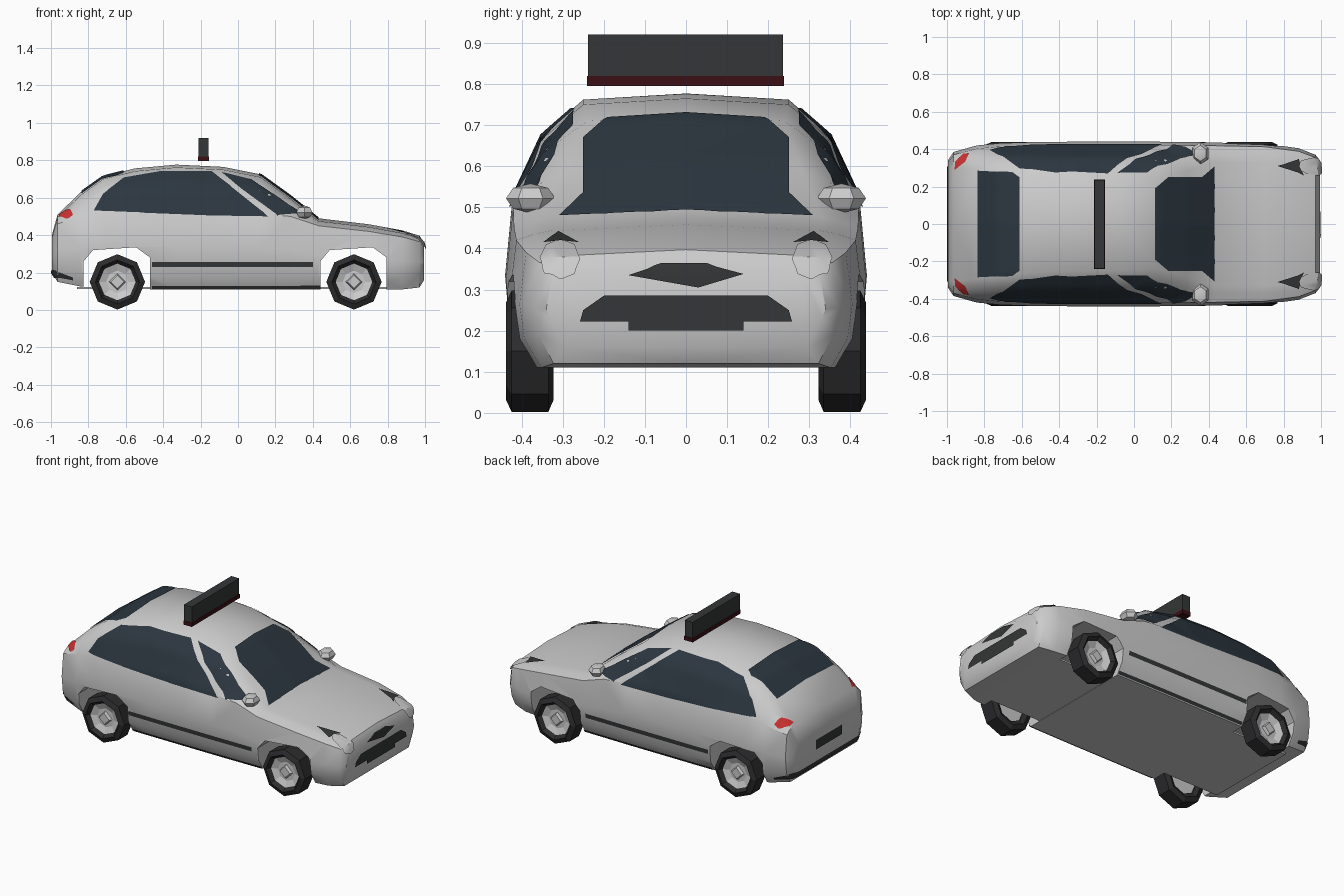
import bpy, bmesh, math
from mathutils import Vector
from mathutils.bvhtree import BVHTree

if "Cube" in bpy.data.objects:
    bpy.data.objects.remove(bpy.data.objects["Cube"])


def material(name, rgb):
    m = bpy.data.materials.new(name)
    m.diffuse_color = (*rgb, 1)
    m.use_nodes = True
    m.node_tree.nodes["Principled BSDF"].inputs["Base Color"].default_value = m.diffuse_color
    return m


GLASS = material("glass", (0.025, 0.037, 0.05))
DARK = material("dark_trim", (0.035, 0.037, 0.038))
RUBBER = material("rubber", (0.025, 0.025, 0.027))
RED = material("red_lamp", (0.6, 0.03, 0.03))
MAROON = material("maroon", (0.045, 0.005, 0.008))


def finish(name, bm, mat=None, smooth=None):
    me = bpy.data.meshes.new(name)
    bm.to_mesh(me)
    ob = bpy.data.objects.new(name, me)
    bpy.context.collection.objects.link(ob)
    if mat:
        me.materials.append(mat)
    if smooth:
        shade(ob, smooth)
    return ob


def shade(ob, degrees):
    bpy.ops.object.select_all(action='DESELECT')
    bpy.context.view_layer.objects.active = ob
    ob.select_set(True)
    bpy.ops.object.shade_smooth_by_angle(angle=math.radians(degrees))


def box(name, lo, hi, mat=None):
    bm = bmesh.new()
    bmesh.ops.create_cube(bm, size=1)
    for v in bm.verts:
        v.co = [(a + b) / 2 + c * (b - a) for a, b, c in zip(lo, hi, v.co)]
    return finish(name, bm, mat)


def section(x, w, zb, belt, zt, r):
    """Closed cross-section of the body at station x."""
    k = (zt - belt) / 0.25
    edge = Vector((r, zt - 0.015))
    mid = Vector((0.96 * w, belt)).lerp(edge, 0.6) + Vector((0.03, 0.01)) * k
    half = [(0.87 * w, zb), (0.97 * w, zb + 0.07), (w, zb + 0.55 * (belt - zb)),
            (0.96 * w, belt), tuple(mid), tuple(edge)]
    ring = [(0, zb)] + half + [(0, zt)] + [(-y, z) for y, z in reversed(half)]
    return [(x, y, z) for y, z in ring]


# Body shell: x, half width, bottom, belt line, top, roof half width
STATIONS = [
    (-0.995, .34, .20, .36, .40, .30), (-0.965, .385, .15, .46, .51, .31),
    (-0.84, .42, .125, .50, .63, .29), (-0.72, .432, .115, .51, .715, .28),
    (-0.55, .438, .11, .52, .757, .26), (-0.33, .44, .11, .52, .777, .25),
    (-0.08, .44, .11, .52, .765, .25), (0.12, .44, .11, .515, .725, .24),
    (0.28, .438, .11, .50, .61, .28), (0.43, .436, .11, .45, .49, .33),
    (0.70, .43, .11, .42, .458, .33), (0.88, .405, .11, .39, .425, .32),
    (0.97, .37, .12, .365, .397, .30), (0.995, .34, .16, .33, .36, .28)]
bm = bmesh.new()
rings = [[bm.verts.new(p) for p in section(*s)] for s in STATIONS]
n = len(rings[0])
for a, b in zip(rings, rings[1:]):
    for i in range(n):
        bm.faces.new((a[i], a[(i + 1) % n], b[(i + 1) % n], b[i]))
bm.faces.new(rings[0])
bm.faces.new(rings[-1])
bmesh.ops.recalc_face_normals(bm, faces=bm.faces)
bmesh.ops.triangulate(bm, faces=bm.faces)
SURFACE = BVHTree.FromBMesh(bm)
body = finish("body", bm)

# Wheel arches cut through the shell
AXLES = (-0.645, 0.62)
for cx in AXLES:
    bm = bmesh.new()
    arch = [(-.18, 0), (-.18, .26), (-.13, .32), (.1, .335), (.175, .28), (.175, 0)]
    f = bm.faces.new([bm.verts.new((cx + x, -0.6, z)) for x, z in arch])
    ext = bmesh.ops.extrude_face_region(bm, geom=[f])["geom"]
    bmesh.ops.translate(bm, vec=(0, 1.2, 0),
                        verts=[g for g in ext if isinstance(g, bmesh.types.BMVert)])
    bmesh.ops.recalc_face_normals(bm, faces=bm.faces)
    cutter = finish("arch_cutter", bm)
    cutter.hide_render = True
    mod = body.modifiers.new("arch", 'BOOLEAN')
    mod.operation = 'DIFFERENCE'
    mod.object = cutter
    bpy.context.view_layer.objects.active = body
    bpy.ops.object.modifier_apply(modifier=mod.name)
    bpy.data.objects.remove(cutter)
shade(body, 38)
box("floor", (-0.86, -0.3, 0.112), (0.84, 0.3, 0.122))


def panel(name, outline, axis, sign, mat=None, cell=0.025, lift=0.005):
    """Project a flat outline along an axis onto the body surface."""
    u, v = [i for i in range(3) if i != axis]
    bm = bmesh.new()
    verts = []
    for p in outline:
        co = [0, 0, 0]
        co[u], co[v], co[axis] = p[0], p[1], 2 * sign
        verts.append(bm.verts.new(co))
    bm.faces.new(verts)
    for k in (u, v):
        no = Vector((0, 0, 0))
        no[k] = 1
        for j in range(-40, 41):
            bmesh.ops.bisect_plane(bm, geom=bm.verts[:] + bm.edges[:] + bm.faces[:],
                                   plane_co=no * j * cell, plane_no=no)
    ray = Vector((0, 0, 0))
    ray[axis] = -sign
    for vert in bm.verts[:]:
        hit, normal, _, _ = SURFACE.ray_cast(vert.co, ray)
        if hit is None:
            bm.verts.remove(vert)
        else:
            vert.co = hit + normal * lift
    for f in bm.faces:
        f.normal_update()
        if f.normal[axis] * sign < 0:
            f.normal_flip()
    return finish(name, bm, mat, 30)


def both(pts):
    """Mirror half an outline across the centre line (first coordinate)."""
    return pts + [(-a, b) for a, b in reversed(pts)]


def rect(a0, b0, a1, b1):
    return [(a0, b0), (a1, b0), (a1, b1), (a0, b1)]


# Windscreen and rear window
screen = both([(.31, .43), (.25, .36), (.25, .18), (.19, .11)])
panel("windscreen", [(x, y) for y, x in screen], 2, 1, GLASS)
back = both([(.285, -.835), (.275, -.65), (.25, -.61)])
panel("rear_window", [(x, y) for y, x in back], 2, 1, GLASS)

# Side windows, rubbing strips, sills, lamps and mirrors
for s, side in ((-1, "right"), (1, "left")):
    panel(side + "_rear_side_window",
          [(-.77, .53), (-.72, .62), (-.61, .705), (-.42, .738), (-.14, .738),
           (-.04, .66), (.16, .50), (-.15, .505)], 1, s, GLASS)
    panel(side + "_front_side_window",
          [(-.09, .735), (.07, .695), (.34, .515), (.21, .505), (0, .66)], 1, s, GLASS)
    panel(side + "_rubbing_strip", rect(-.46, .23, .40, .257), 1, s, DARK)
    panel(side + "_sill", rect(-.46, .115, .44, .132), 1, s, DARK)
    panel(side + "_headlight",
          [(s * .305 + .048 * math.cos(t * math.pi / 4), .37 + .045 * math.sin(t * math.pi / 4))
           for t in range(8)], 0, 1, lift=0.009)
    panel(side + "_headlight_brow",
          [(s * .345, .405), (s * .31, .432), (s * .26, .405), (s * .305, .41)],
          0, 1, DARK, lift=0.011)
    panel(side + "_tail_light",
          [(-.955, s * .29), (-.90, s * .33), (-.88, s * .375), (-.91, s * .375),
           (-.955, s * .33)], 2, 1, RED)
    bm = bmesh.new()
    bmesh.ops.create_uvsphere(bm, u_segments=6, v_segments=4, radius=1)
    for v in bm.verts:
        v.co = (.355 + .05 * v.co.x, s * (.378 + .06 * v.co.y), .522 + .036 * v.co.z)
    bmesh.ops.recalc_face_normals(bm, faces=bm.faces)
    finish(side + "_mirror", bm, smooth=30)
    panel(side + "_rear_bumper_corner",
          [(-.985, .18), (-.985, .215), (-.88, .175), (-.88, .16)], 1, s, DARK)

# Front and rear openings
panel("upper_grille", [(-.14, .335), (-.06, .362), (.05, .362), (.14, .338), (.03, .305)],
      0, 1, DARK)
panel("lower_grille", both([(.258, .222), (.25, .25), (.2, .285)]), 0, 1, DARK)
panel("front_plate", rect(-.14, .2, .14, .225), 0, 1, DARK, lift=0.007)
panel("rear_plate", rect(-.13, .285, .13, .345), 0, -1, DARK)
panel("rear_bumper_strip", rect(-.36, .172, .36, .212), 0, -1, DARK)


def lathe(name, profile, cx, s, segments, mat=None):
    """Revolve (radius, y) points around a wheel axle."""
    bm = bmesh.new()
    pts = [bm.verts.new((cx, s * y, 0.15 + r)) for r, y in profile]
    edges = [bm.edges.new(e) for e in zip(pts, pts[1:])]
    bmesh.ops.spin(bm, geom=pts + edges, cent=(cx, 0, 0.15), axis=(0, 1, 0),
                   angle=math.tau, steps=segments)
    bmesh.ops.remove_doubles(bm, verts=bm.verts, dist=0.0005)
    bmesh.ops.recalc_face_normals(bm, faces=bm.faces)
    return finish(name, bm, mat)


# Wheels: faceted tyre, rim and hub
for cx, end in zip(AXLES, ("rear", "front")):
    for s, side in ((-1, "right"), (1, "left")):
        tag = f"{end}_{side}_"
        lathe(tag + "tyre", [(.095, .41), (.118, .438), (.148, .424), (.148, .335),
                             (.118, .322), (.09, .335), (.095, .41)], cx, s, 8, RUBBER)
        lathe(tag + "rim", [(0, .402), (.06, .40), (.098, .415)], cx, s, 8)
        lathe(tag + "hub", [(0, .418), (.035, .418), (.045, .40)], cx, s, 4)
        lathe(tag + "wheel_back", [(0, .345), (.095, .345)], cx, s, 8)

# Roof sign
box("roof_sign", (-.212, -.238, .818), (-.157, .236, .92), DARK)
box("roof_sign_base", (-.214, -.241, .795), (-.155, .239, .82), MAROON)
